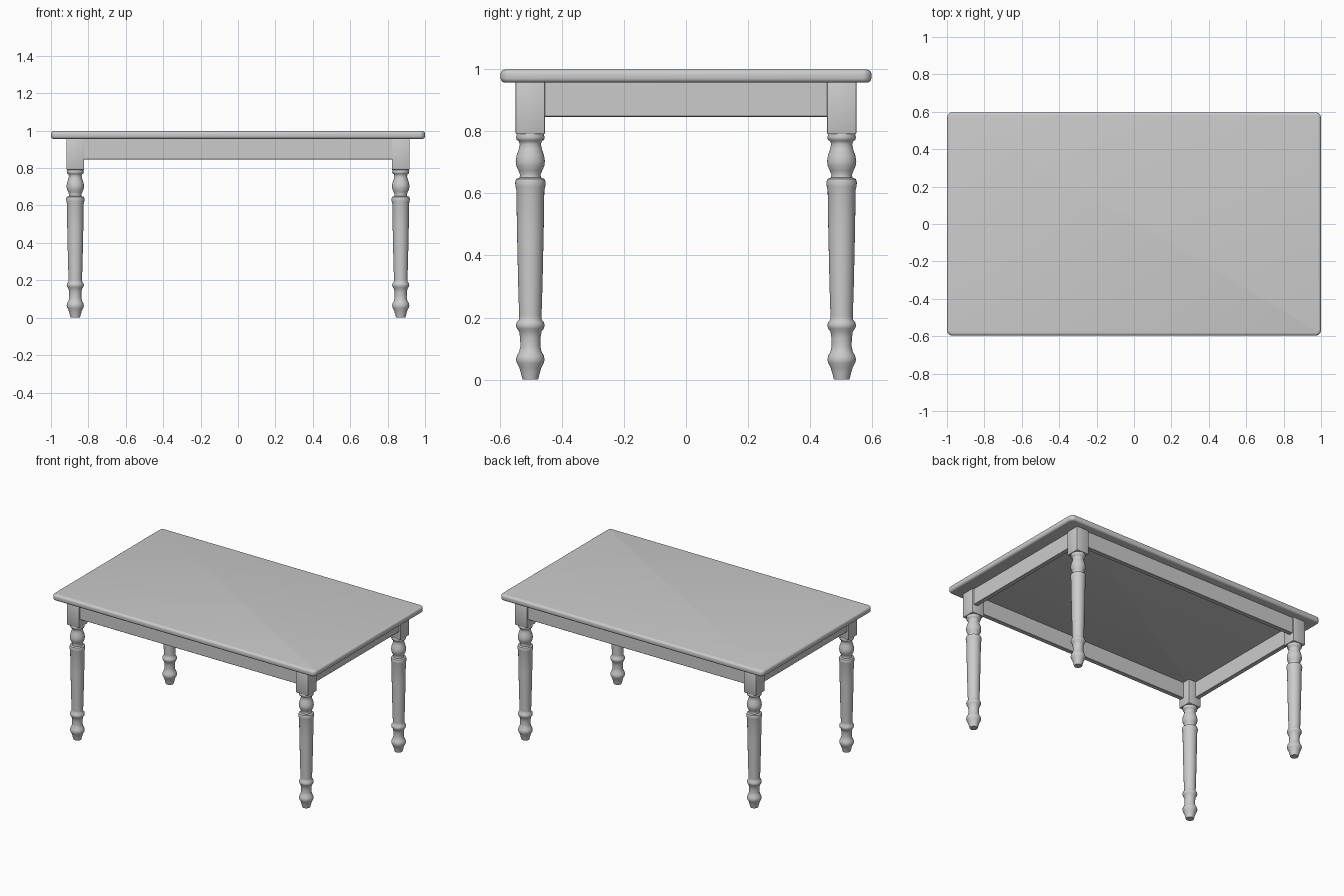
import bpy
import bmesh
import math

if "Cube" in bpy.data.objects:
    bpy.data.objects.remove(bpy.data.objects["Cube"])

LEG_X, LEG_Y = 0.87, 0.501      # leg centres
HALF_BLOCK = 0.047              # half width of the square leg head
TOP_Z, SLAB_Z, APRON_Z, BLOCK_Z = 0.998, 0.956, 0.846, 0.79


def finish(bm, name, angle=35):
    bmesh.ops.recalc_face_normals(bm, faces=bm.faces)
    mesh = bpy.data.meshes.new(name)
    bm.to_mesh(mesh)
    bm.free()
    obj = bpy.data.objects.new(name, mesh)
    bpy.context.collection.objects.link(obj)
    bpy.ops.object.select_all(action='DESELECT')
    obj.select_set(True)
    bpy.context.view_layer.objects.active = obj
    bpy.ops.object.shade_smooth_by_angle(angle=math.radians(angle))
    return obj


def box(name, x, y, z, bevel, segments=2, corner=0):
    """Box from (min, max) ranges, with optional rounded upright corners."""
    bm = bmesh.new()
    bmesh.ops.create_cube(bm, size=1)
    for v in bm.verts:
        v.co = [r[0] if c < 0 else r[1] for c, r in zip(v.co, (x, y, z))]
    if corner:
        upright = [e for e in bm.edges
                   if abs(e.verts[0].co.z - e.verts[1].co.z) > 1e-4]
        bmesh.ops.bevel(bm, geom=upright, offset=corner, segments=6,
                        profile=0.5, affect='EDGES')
        edges = [e for e in bm.edges
                 if abs(e.verts[0].co.z - e.verts[1].co.z) < 1e-4]
    else:
        edges = bm.edges[:]
    bmesh.ops.bevel(bm, geom=edges, offset=bevel, segments=segments,
                    profile=0.5, affect='EDGES')
    return finish(bm, name)


def turned(name, profile, sides=32):
    """Lathe a (radius, height) profile about z and cap both ends."""
    bm = bmesh.new()
    rings = []
    for r, z in profile:
        rings.append([bm.verts.new((r * math.cos(2 * math.pi * i / sides),
                                    r * math.sin(2 * math.pi * i / sides), z))
                      for i in range(sides)])
    for a, b in zip(rings, rings[1:]):
        for i in range(sides):
            j = (i + 1) % sides
            bm.faces.new((a[i], a[j], b[j], b[i]))
    bm.faces.new(rings[0])
    bm.faces.new(rings[-1])
    return finish(bm, name, 50)


# Tabletop with softly rounded edge
box("tabletop", (-1, 1), (-0.597, 0.597), (SLAB_Z, TOP_Z), 0.015, 4, corner=0.03)

# Turned leg, foot to top collar
LEG_PROFILE = [
    (0.025, 0.0), (0.030, 0.02), (0.036, 0.04), (0.043, 0.053),
    (0.046, 0.065), (0.043, 0.078), (0.036, 0.09), (0.032, 0.108),
    (0.033, 0.135), (0.036, 0.155), (0.043, 0.164), (0.046, 0.174),
    (0.044, 0.184), (0.036, 0.194), (0.036, 0.205), (0.039, 0.30),
    (0.043, 0.48), (0.045, 0.61), (0.048, 0.622), (0.049, 0.635),
    (0.046, 0.646), (0.035, 0.650), (0.033, 0.660), (0.038, 0.672),
    (0.045, 0.688), (0.047, 0.703), (0.044, 0.722), (0.037, 0.742),
    (0.034, 0.758), (0.037, 0.767), (0.044, 0.772), (0.046, 0.780),
    (0.044, 0.788), (0.042, 0.80),
]
first_leg = None
for sx, side in ((-1, "left"), (1, "right")):
    for sy, end in ((-1, "front"), (1, "back")):
        cx, cy = sx * LEG_X, sy * LEG_Y
        if first_leg is None:
            first_leg = leg = turned(f"{end}_{side}_leg", LEG_PROFILE)
        else:
            leg = bpy.data.objects.new(f"{end}_{side}_leg", first_leg.data)
            bpy.context.collection.objects.link(leg)
        leg.location = (cx, cy, 0)
        # Square head of the leg
        box(f"{end}_{side}_leg_block", (cx - HALF_BLOCK, cx + HALF_BLOCK),
            (cy - HALF_BLOCK, cy + HALF_BLOCK), (BLOCK_Z, SLAB_Z + 0.004), 0.004)

# Apron boards between the leg blocks, set slightly back
RECESS, THICK = 0.01, 0.03
out_x, out_y = LEG_X + HALF_BLOCK - RECESS, LEG_Y + HALF_BLOCK - RECESS
for s, long_name, short_name in ((-1, "front", "left"), (1, "back", "right")):
    ys = sorted((s * out_y, s * (out_y - THICK)))
    xs = sorted((s * out_x, s * (out_x - THICK)))
    box(f"{long_name}_apron", (-LEG_X + 0.03, LEG_X - 0.03), ys,
        (APRON_Z, SLAB_Z + 0.004), 0.002, 1)
    box(f"{short_name}_apron", xs, (-LEG_Y + 0.03, LEG_Y - 0.03),
        (APRON_Z, SLAB_Z + 0.004), 0.002, 1)
